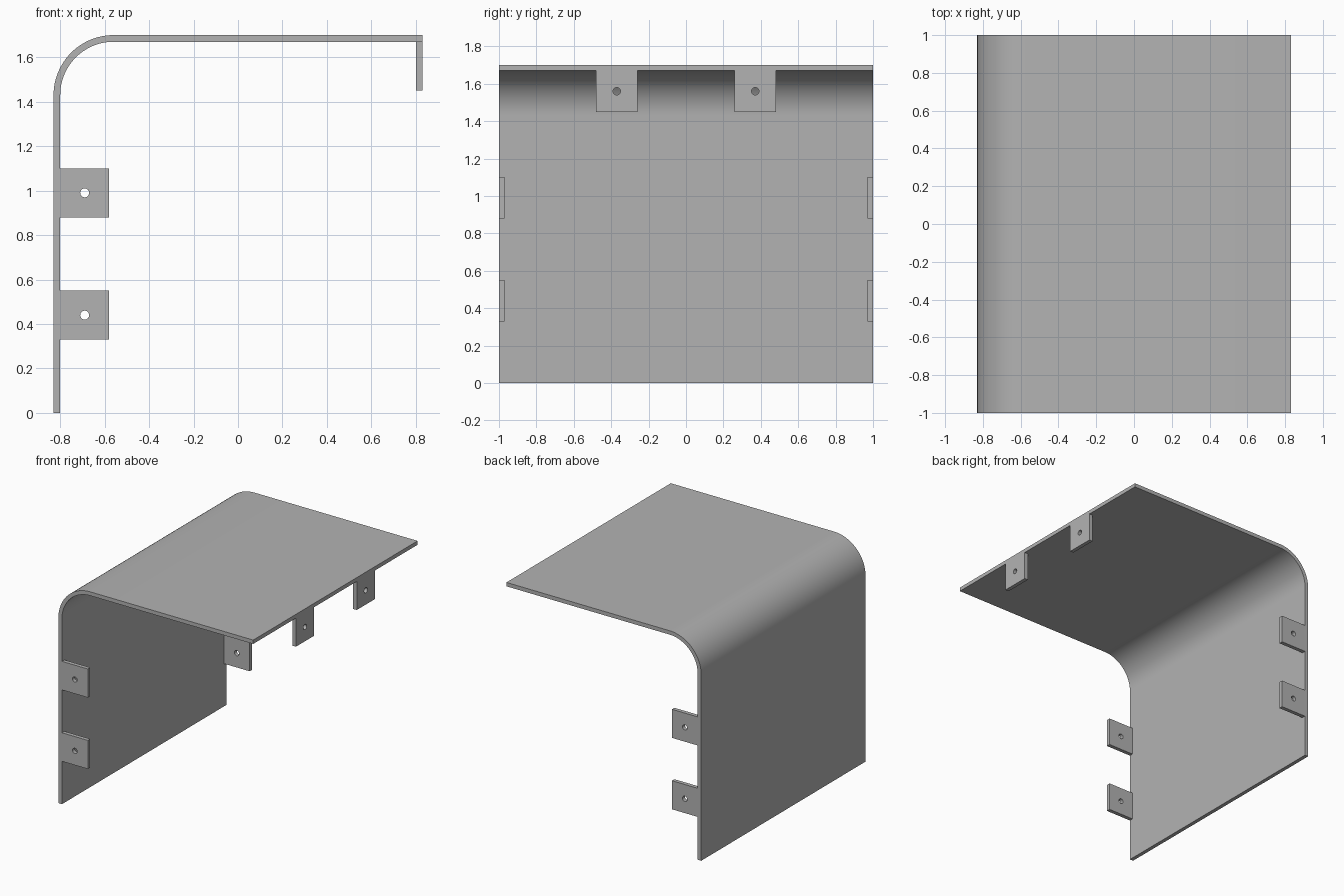
import bpy
import bmesh
from math import cos, sin, pi, radians
from mathutils import Matrix, Vector

cube = bpy.data.objects.get("Cube")
if cube:
    bpy.data.objects.remove(cube, do_unlink=True)

HALF_X, HALF_Y, TOP = 0.83, 1.0, 1.7
THICK, BEND = 0.03, 0.27          # sheet thickness, outer bend radius
TAB, HOLE = 0.11, 0.02            # half width of a tab, radius of its hole

GREY = (0.45, 0.45, 0.45, 1)
metal = bpy.data.materials.new("grey metal")
metal.use_nodes = True
metal.diffuse_color = GREY
metal.node_tree.nodes["Principled BSDF"].inputs["Base Color"].default_value = GREY


def finish(name, bm):
    """Turn a bmesh into a named grey object with sharp edges kept."""
    bmesh.ops.recalc_face_normals(bm, faces=bm.faces)
    mesh = bpy.data.meshes.new(name)
    bm.to_mesh(mesh)
    bm.free()
    mesh.materials.append(metal)
    obj = bpy.data.objects.new(name, mesh)
    bpy.context.collection.objects.link(obj)
    bpy.ops.object.select_all(action='DESELECT')
    obj.select_set(True)
    bpy.context.view_layer.objects.active = obj
    bpy.ops.object.shade_smooth_by_angle(angle=radians(30))
    return obj


def extrude(bm, faces, offset):
    geom = bmesh.ops.extrude_face_region(bm, geom=faces)["geom"]
    verts = [g for g in geom if isinstance(g, bmesh.types.BMVert)]
    bmesh.ops.translate(bm, verts=verts, vec=offset)


def bent_sheet(steps=24):
    """Side wall and top in one sheet, joined by a quarter bend."""
    cx, cz = -HALF_X + BEND, TOP - BEND

    def line(inset):
        r = BEND - inset
        arc = [(cx - r * cos(a), cz + r * sin(a))
               for a in (pi / 2 * i / steps for i in range(steps + 1))]
        return [(-HALF_X + inset, 0), *arc, (HALF_X, TOP - inset)]

    bm = bmesh.new()
    outer, inner = ([bm.verts.new((x, -HALF_Y, z)) for x, z in line(d)]
                    for d in (0, THICK))
    faces = [bm.faces.new((outer[i], outer[i + 1], inner[i + 1], inner[i]))
             for i in range(len(outer) - 1)]
    extrude(bm, faces, (0, 2 * HALF_Y, 0))
    finish("bent_sheet", bm)


def tab(name, centre, turn=0, n=32):
    """Square plate with a round through hole, facing y unless turned about z."""
    bm = bmesh.new()
    rim, edge = [], []
    for i in range(n):
        c, s = cos(2 * pi * i / n), sin(2 * pi * i / n)
        k = TAB / max(abs(c), abs(s))
        rim.append(bm.verts.new((HOLE * c, -THICK / 2, HOLE * s)))
        edge.append(bm.verts.new((k * c, -THICK / 2, k * s)))
    faces = [bm.faces.new((rim[i - 1], rim[i], edge[i], edge[i - 1]))
             for i in range(n)]
    extrude(bm, faces, (0, THICK, 0))
    bm.transform(Matrix.Translation(Vector(centre)) @ Matrix.Rotation(turn, 4, 'Z'))
    finish(name, bm)


bent_sheet()

# Two tabs on each end of the wall, and two hanging from the free top edge
wall_x = -HALF_X + THICK + TAB
for end, side in (("front", -1), ("back", 1)):
    y = side * (HALF_Y - THICK / 2)
    tab(f"{end}_lower_tab", (wall_x, y, 0.44))
    tab(f"{end}_upper_tab", (wall_x, y, 0.99))
    tab(f"{end}_hanging_tab",
        (HALF_X - THICK / 2, side * 0.37, TOP - THICK - TAB), pi / 2)
